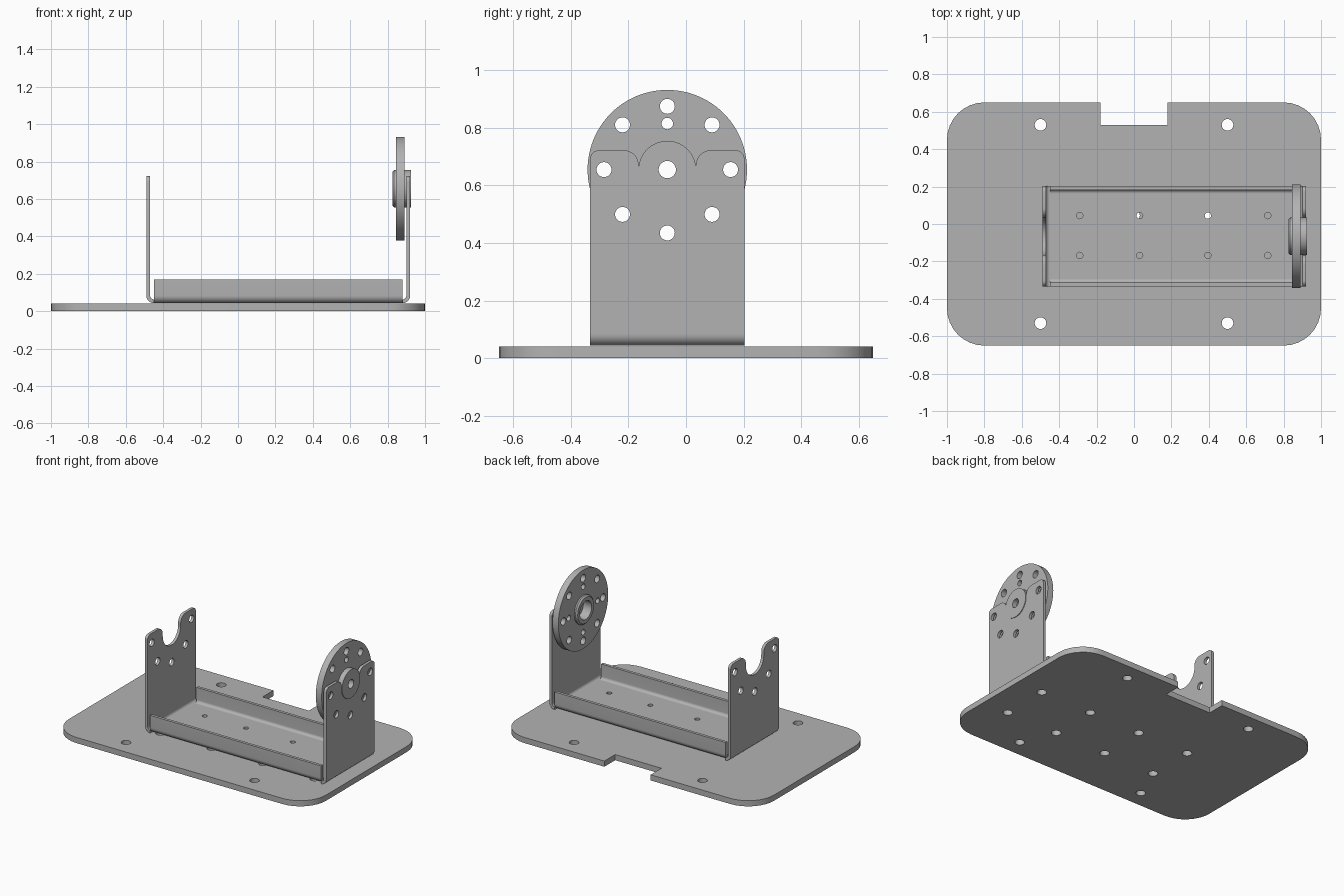
import bpy, bmesh
from math import sin, cos, pi, radians
from mathutils import Vector, Matrix

if "Cube" in bpy.data.objects:
    bpy.data.objects.remove(bpy.data.objects["Cube"])

grey = bpy.data.materials.new("grey_metal")
grey.use_nodes = True
grey.diffuse_color = (0.45, 0.45, 0.45, 1)
grey.node_tree.nodes["Principled BSDF"].inputs["Base Color"].default_value = grey.diffuse_color

CY, CZ = -0.065, 0.655            # centre of the bracket in y, pivot height
FLOOR, T, BEND = 0.043, 0.02, 0.04  # sheet underside, thickness, outer bend radius
X0, X1, Y0, Y1 = -0.49, 0.92, -0.333, 0.203


def finish(name, bm):
    bmesh.ops.remove_doubles(bm, verts=bm.verts, dist=1e-5)
    bmesh.ops.recalc_face_normals(bm, faces=bm.faces)
    mesh = bpy.data.meshes.new(name)
    bm.to_mesh(mesh)
    bm.free()
    mesh.materials.append(grey)
    obj = bpy.data.objects.new(name, mesh)
    bpy.context.collection.objects.link(obj)
    bpy.ops.object.select_all(action='DESELECT')
    obj.select_set(True)
    bpy.context.view_layer.objects.active = obj
    bpy.ops.object.shade_smooth_by_angle(angle=radians(30))
    return obj


def circle(u, v, r, n=32):
    return [(u + r * cos(2 * pi * i / n), v + r * sin(2 * pi * i / n)) for i in range(n)]


def rounded(corners, n=8):
    """Outline from (u, v, radius) right-angle corners; radius 0 keeps the point."""
    out = []
    for i, (u, v, r) in enumerate(corners):
        p = Vector((u, v))
        if r == 0:
            out.append((u, v))
            continue
        d1 = (Vector(corners[i - 1][:2]) - p).normalized()
        d2 = (Vector(corners[(i + 1) % len(corners)][:2]) - p).normalized()
        for k in range(n + 1):
            t = pi / 2 * k / n
            out.append(tuple(p + (d1 * (1 - sin(t)) + d2 * (1 - cos(t))) * r))
    return out


def plate(name, loops, axis, lo, hi):
    """Fill the outline with its holes and extrude it along an axis."""
    curve = bpy.data.curves.new(name, 'CURVE')
    curve.dimensions = '2D'
    curve.fill_mode = 'BOTH'
    curve.extrude = (hi - lo) / 2
    for loop in loops:
        spline = curve.splines.new('POLY')
        spline.points.add(len(loop) - 1)
        for pt, (u, v) in zip(spline.points, loop):
            pt.co = (u, v, 0, 1)
        spline.use_cyclic_u = True
    helper = bpy.data.objects.new(name + "_outline", curve)
    bpy.context.collection.objects.link(helper)
    mesh = bpy.data.meshes.new_from_object(
        helper.evaluated_get(bpy.context.evaluated_depsgraph_get()))
    bpy.data.objects.remove(helper)
    bm = bmesh.new()
    bm.from_mesh(mesh)
    bpy.data.meshes.remove(mesh)
    mid = (lo + hi) / 2
    for vert in bm.verts:
        u, v, w = vert.co
        w += mid
        vert.co = {'x': (w, u, v), 'y': (v, w, u), 'z': (u, v, w)}[axis]
    return finish(name, bm)


def bent_edge(edge, inward, top):
    """Section of a sheet turning up from the floor, as (across, height) points."""
    centre, zc = edge + inward * BEND, FLOOR + BEND
    arc = [pi / 2 * i / 10 for i in range(11)]
    outer = [(centre - inward * BEND * sin(a), zc - BEND * cos(a)) for a in arc]
    inner = [(centre - inward * (BEND - T) * sin(a), zc - (BEND - T) * cos(a)) for a in arc]
    return outer + [(edge, top), (edge + inward * T, top)] + inner[::-1]


# Base plate with rounded corners, a rear notch and mounting holes
outline = rounded([(-1, -0.65, 0.2), (1, -0.65, 0.2), (1, 0.65, 0.2), (0.18, 0.65, 0),
                   (0.18, 0.53, 0), (-0.18, 0.53, 0), (-0.18, 0.65, 0), (-1, 0.65, 0.2)])
holes = [circle(x, y, 0.031) for x in (-0.5, 0.5) for y in (-0.53, 0.53)]
holes += [circle(x, y, 0.031) for x in (-0.4, 0, 0.4, 0.8) for y in (-0.29, 0.045)]
plate("base_plate", [outline] + holes, 'z', 0, 0.04)

# Bracket floor
fx0, fx1, fy0, fy1 = X0 + BEND, X1 - BEND, Y0 + BEND, Y1 - BEND
floor = [(fx0, fy0), (fx1, fy0), (fx1, fy1), (fx0, fy1)]
holes = [circle(x, y, 0.017, 20) for x in (-0.29, 0.03, 0.395, 0.715) for y in (-0.168, 0.045)]
plate("bracket_floor", [floor] + holes, 'z', FLOOR, FLOOR + T)

# Long low flanges, front and back
for name, edge, inward in (("front_flange", Y0, 1), ("back_flange", Y1, -1)):
    section = bent_edge(edge, inward, 0.168)
    bm = bmesh.new()
    face = bm.faces.new([bm.verts.new((fx0, y, z)) for y, z in section])
    ext = bmesh.ops.extrude_face_region(bm, geom=[face])["geom"]
    bmesh.ops.translate(bm, vec=(fx1 - fx0, 0, 0),
                        verts=[g for g in ext if isinstance(g, bmesh.types.BMVert)])
    finish(name, bm)

# End walls: bend, slotted upright and ring of holes
slot = [(CY + 0.1 * cos(a), CZ + 0.1 * sin(a), 0) for a in (-pi * i / 24 for i in range(25))]
base_z = FLOOR + BEND
wall = rounded([(Y0, base_z, 0), (Y1, base_z, 0), (Y1, 0.722, 0.03), (CY + 0.1, 0.722, 0.05)]
               + slot + [(CY - 0.1, 0.722, 0.05), (Y0, 0.722, 0.03)])
ring = [(CY + 0.22 * cos(i * pi / 4), CZ + 0.22 * sin(i * pi / 4)) for i in range(8)]
wall_holes = [circle(y, z, 0.026) for y, z in ring if z < CZ + 0.01]
for side, edge, inward in (("right", X0, 1), ("left", X1, -1)):
    section = [(z, x) for x, z in bent_edge(edge, inward, base_z)]
    plate(side + "_wall_bend", [section], 'y', Y0, Y1)
    lo, hi = sorted((edge, edge + inward * T))
    plate(side + "_wall", [wall] + wall_holes, 'x', lo, hi)

# Round flange disc with a bolt circle and small inner holes
disc_holes = [circle(y, z, 0.026) for y, z in ring]
disc_holes += [circle(CY + 0.16 * cos(i * pi / 2), CZ + 0.16 * sin(i * pi / 2), 0.02, 20)
               for i in range(4)]
plate("pivot_disc", [circle(CY, CZ, 0.277, 96), circle(CY, CZ, 0.1, 64)] + disc_holes,
      'x', 0.845, 0.89)

# Turned hub through the disc, with a stepped bore
profile = [(0.825, 0.065), (0.825, 0.09), (0.835, 0.1), (0.925, 0.1),
           (0.925, 0.03), (0.89, 0.03), (0.89, 0.065)]
bm = bmesh.new()
verts = [bm.verts.new((x, CY, CZ + r)) for x, r in profile]
edges = [bm.edges.new((verts[i - 1], verts[i])) for i in range(len(verts))]
bmesh.ops.spin(bm, geom=verts + edges, cent=(0, CY, CZ), axis=(1, 0, 0),
               angle=2 * pi, steps=64, use_merge=True)
finish("pivot_hub", bm)
